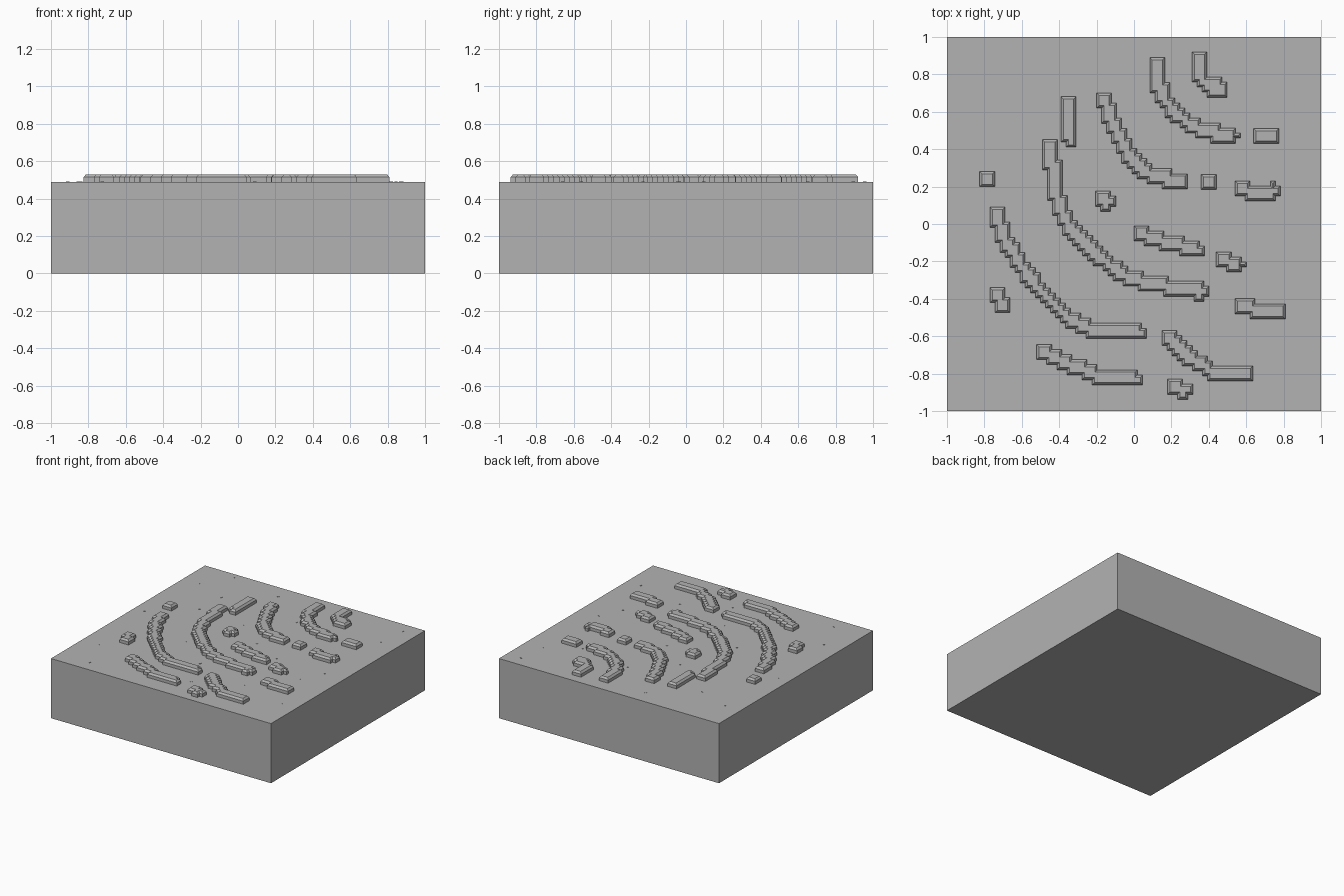
import bpy, bmesh, math
from mathutils import Vector

if "Cube" in bpy.data.objects:
    bpy.data.objects.remove(bpy.data.objects["Cube"])

TOP = 0.49      # slab surface height
CELL = 0.027    # step size of the ridge outlines
R = 0.043       # half width of a ridge

grey = bpy.data.materials.new("stone grey")
grey.diffuse_color = (0.45, 0.45, 0.45, 1)
grey.use_nodes = True
grey.node_tree.nodes["Principled BSDF"].inputs["Base Color"].default_value = grey.diffuse_color


def finish(bm, name):
    bmesh.ops.recalc_face_normals(bm, faces=bm.faces)
    me = bpy.data.meshes.new(name)
    bm.to_mesh(me)
    bm.free()
    me.materials.append(grey)
    ob = bpy.data.objects.new(name, me)
    bpy.context.collection.objects.link(ob)


def path_distance(p, pts):
    if len(pts) == 1:
        return (p - pts[0]).length
    best = 9
    for a, b in zip(pts, pts[1:]):
        d = b - a
        t = max(0, min(1, (p - a).dot(d) / d.length_squared))
        best = min(best, (p - a - d * t).length)
    return best


def ridge(path, name):
    """Stepped-outline ridge with a chamfered top, following a path."""
    pts = [Vector(p) for p in path]
    ox, oy = pts[0]
    lo = [int((min(p[k] for p in pts) - pts[0][k] - R) / CELL) - 1 for k in (0, 1)]
    hi = [int((max(p[k] for p in pts) - pts[0][k] + R) / CELL) + 2 for k in (0, 1)]
    bm = bmesh.new()
    verts = {}

    def vert(i, j):
        if (i, j) not in verts:
            verts[i, j] = bm.verts.new((ox + (i - .5) * CELL, oy + (j - .5) * CELL, TOP - 0.01))
        return verts[i, j]

    for i in range(lo[0], hi[0]):
        for j in range(lo[1], hi[1]):
            c = Vector((ox + i * CELL, oy + j * CELL))
            if path_distance(c, pts) < R:
                bm.faces.new([vert(i, j), vert(i + 1, j), vert(i + 1, j + 1), vert(i, j + 1)])
    ext = bmesh.ops.extrude_face_region(bm, geom=bm.faces[:])["geom"]
    bmesh.ops.translate(bm, verts=[v for v in ext if isinstance(v, bmesh.types.BMVert)],
                        vec=(0, 0, 0.035))
    bmesh.ops.recalc_face_normals(bm, faces=bm.faces)
    top = [f for f in bm.faces if f.calc_center_median().z > TOP + 0.024]
    bmesh.ops.inset_region(bm, faces=top, thickness=0.013, depth=0.0, use_even_offset=True,
                           use_boundary=True)
    bmesh.ops.translate(bm, verts=list({v for f in top for v in f.verts}), vec=(0, 0, 0.015))
    bmesh.ops.dissolve_limit(bm, angle_limit=0.01, verts=bm.verts[:], edges=bm.edges[:])
    finish(bm, name)


# Slab
bm = bmesh.new()
bmesh.ops.create_cube(bm, size=1)
for v in bm.verts:
    v.co = (v.co.x * 2, v.co.y * 2, (v.co.z + .5) * TOP)
finish(bm, "slab")

# Raised ridges
paths = [
    [(-.73, .05), (-.69, -.08), (-.6, -.23), (-.5, -.36), (-.38, -.48), (-.25, -.56), (.02, -.575)],
    [(-.45, .41), (-.42, .2), (-.4, .08), (-.34, -.03), (-.2, -.17), (-.05, -.28), (.1, -.32), (.35, -.36)],
    [(-.16, .66), (-.12, .55), (-.06, .42), (.02, .31), (.11, .25), (.25, .235)],
    [(.125, .85), (.14, .7), (.23, .58), (.36, .5), (.52, .47)],
    [(.35, .88), (.36, .77), (.42, .73), (.47, .73)],
    [(-.35, .64), (-.36, .54), (-.34, .46)],
    [(.68, .47), (.74, .48)],
    [(.40, .225)],
    [(.58, .19), (.66, .16), (.74, .175)],
    [(-.165, .135), (-.14, .115)],
    [(-.785, .24)],
    [(.04, -.05), (.15, -.09), (.34, -.14)],
    [(.48, -.19), (.55, -.22)],
    [(.58, -.44), (.66, -.465), (.78, -.46)],
    [(-.73, -.38), (-.705, -.43)],
    [(-.48, -.685), (-.3, -.77), (-.17, -.82), (.01, -.83)],
    [(.19, -.61), (.28, -.7), (.42, -.79), (.6, -.79)],
    [(.22, -.87), (.27, -.89)],
]
for n, p in enumerate(paths):
    ridge(p, f"ridge_{n + 1}")

# Tiny surface specks
specks = [(-.7, .955), (-.24, .865), (.87, .895), (-.855, .71), (.845, .65), (-.58, .61),
          (-.34, .57), (.13, .57), (.59, .495), (-.595, .35), (-.165, .31), (.66, .18),
          (.105, .095), (-.91, .085), (.375, -.035), (.82, -.045), (-.34, -.175),
          (.735, -.23), (-.04, -.435), (-.84, -.59), (.445, -.56), (-.155, -.575),
          (.09, -.735), (.875, -.66), (-.725, -.89)]
bm = bmesh.new()
for x, y in specks:
    made = bmesh.ops.create_cone(bm, cap_ends=True, segments=8, radius1=.009, radius2=.009, depth=.006)
    bmesh.ops.translate(bm, verts=made["verts"], vec=(x, y, TOP - .001))
finish(bm, "specks")
